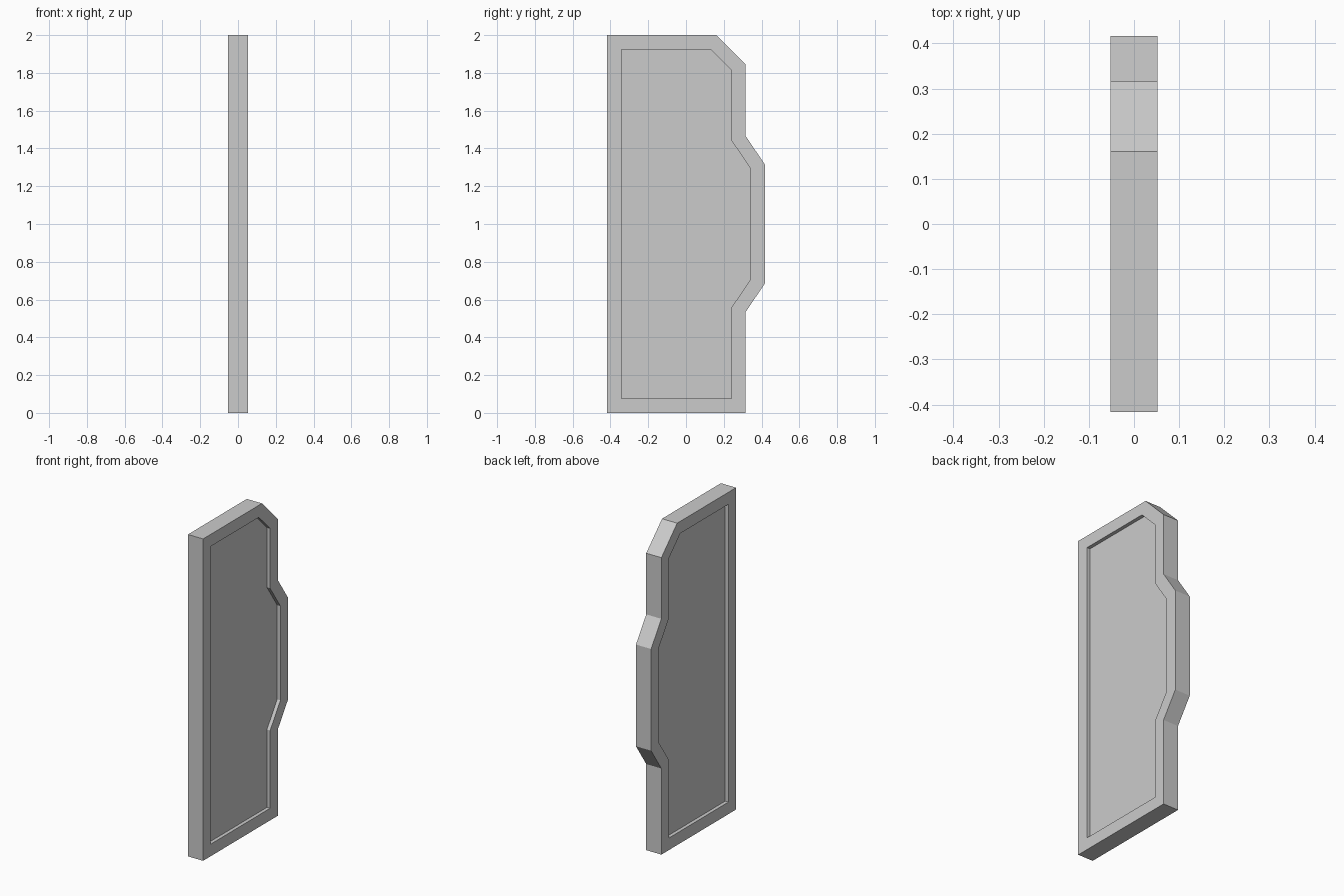
import bpy, bmesh
from mathutils import Vector

if "Cube" in bpy.data.objects:
    bpy.data.objects.remove(bpy.data.objects["Cube"])

HALF_T = 0.052    # half thickness of the slab
RIM = 0.075       # width of the raised border
DEPTH = 0.022     # depth of the recess on each side

# Outline of the slab in (y, z): chamfered top corner and a bulge on one edge
outline = [(-0.417, 0), (0.316, 0), (0.316, 0.535), (0.417, 0.684),
           (0.417, 1.316), (0.316, 1.465), (0.316, 1.845), (0.161, 2.0),
           (-0.417, 2.0)]

bm = bmesh.new()

# Solid slab
back = bm.faces.new([bm.verts.new((-HALF_T, y, z)) for y, z in outline])
ext = bmesh.ops.extrude_face_region(bm, geom=[back], use_keep_orig=True)
bmesh.ops.translate(bm, vec=(2 * HALF_T, 0, 0),
                    verts=[v for v in ext["geom"] if isinstance(v, bmesh.types.BMVert)])
bmesh.ops.recalc_face_normals(bm, faces=bm.faces[:])

# Recessed panel with straight walls on both broad sides
for face in [f for f in bm.faces if len(f.verts) == len(outline)]:
    bmesh.ops.inset_region(bm, faces=[face], thickness=RIM, use_even_offset=True,
                           use_boundary=True)
    inward = Vector((-DEPTH if face.normal.x > 0 else DEPTH, 0, 0))
    floor = bmesh.ops.extrude_discrete_faces(bm, faces=[face])["faces"][0]
    bmesh.ops.translate(bm, vec=inward, verts=floor.verts[:])

bmesh.ops.recalc_face_normals(bm, faces=bm.faces[:])
mesh = bpy.data.meshes.new("door_panel")
bm.to_mesh(mesh)
bm.free()
bpy.context.collection.objects.link(bpy.data.objects.new("door_panel", mesh))
